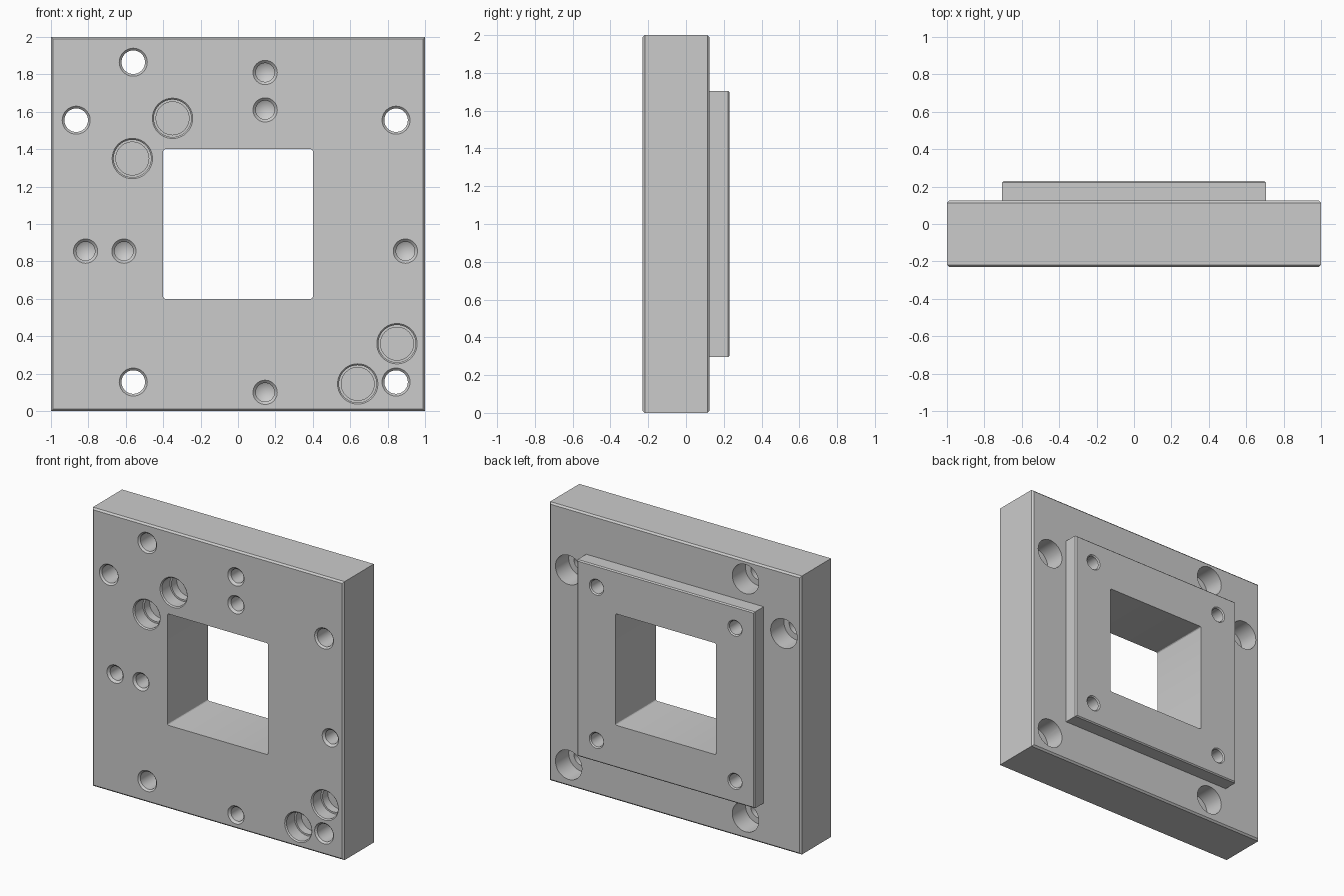
import bpy, bmesh
from math import cos, sin, pi, radians

if "Cube" in bpy.data.objects:
    bpy.data.objects.remove(bpy.data.objects["Cube"])

FRONT, STEP, BACK = -0.23, 0.125, 0.23   # y of front face, plate back, boss back


def to_object(name, bm):
    bmesh.ops.recalc_face_normals(bm, faces=bm.faces[:])
    mesh = bpy.data.meshes.new(name)
    bm.to_mesh(mesh)
    bm.free()
    obj = bpy.data.objects.new(name, mesh)
    bpy.context.collection.objects.link(obj)
    return obj


def block(name, half, y0, y1, bevel, faces_y=(), along_y=False):
    """Square block centred on z = 1; bevels the rims at faces_y or the edges along y."""
    bm = bmesh.new()
    bmesh.ops.create_cube(bm, size=2)
    for v in bm.verts:
        v.co = (v.co.x * half, y1 if v.co.y > 0 else y0, 1 + v.co.z * half)
    edges = []
    for e in bm.edges:
        a, b = (v.co.y for v in e.verts)
        if along_y and abs(a - b) > 0.01:
            edges.append(e)
        elif abs(a - b) < 1e-5 and any(abs(a - y) < 1e-5 for y in faces_y):
            edges.append(e)
    bmesh.ops.bevel(bm, geom=edges, offset=bevel, segments=3 if along_y else 1,
                    profile=0.5, affect='EDGES')
    return to_object(name, bm)


def drill(bm, x, z, face_y, direction, profile, n=40):
    """Revolve (radius, depth) points around the hole axis into a closed cutter."""
    rings = []
    for r, d in profile:
        y = face_y + direction * d
        if r == 0:
            rings.append([bm.verts.new((x, y, z))] * n)
        else:
            rings.append([bm.verts.new((x + r * cos(2 * pi * i / n), y,
                                        z + r * sin(2 * pi * i / n))) for i in range(n)])
    for a, b in zip(rings, rings[1:]):
        for i in range(n):
            j = (i + 1) % n
            quad = [a[i], a[j], b[j], b[i]]
            bm.faces.new(list(dict.fromkeys(quad)))
    for ring in (rings[0], rings[-1]):
        if ring[0] is not ring[1]:
            bm.faces.new(ring)


def boolean(target, tool, operation):
    mod = target.modifiers.new(operation.title(), 'BOOLEAN')
    mod.operation, mod.object, mod.solver = operation, tool, 'EXACT'
    bpy.context.view_layer.objects.active = target
    bpy.ops.object.modifier_apply(modifier=mod.name)
    bpy.data.objects.remove(tool)


# plate with raised square boss on the back
plate = block("adapter_plate", 1.0, FRONT, STEP, 0.012, (FRONT, STEP))
boss = block("boss", 0.705, 0.0, BACK, 0.008, (BACK,))
boolean(plate, boss, 'UNION')

# square window through everything
window = block("window_cutter", 0.4, -0.5, 0.5, 0.012, along_y=True)
boolean(plate, window, 'DIFFERENCE')

holes = bmesh.new()

# screw holes: through bore, chamfered in front, counterbored from the back
depth = STEP - FRONT
screw = [(0.087, -0.012), (0.063, 0.012), (0.063, depth - 0.15),
         (0.105, depth - 0.15), (0.105, depth + 0.05)]
for x, z in [(-0.56, 1.865), (-0.865, 1.555), (0.845, 1.555),
             (-0.56, 0.155), (0.845, 0.155)]:
    drill(holes, x, z, FRONT, 1, screw)

# large stepped blind holes in the front
dowel = [(0.116, -0.008), (0.1, 0.008), (0.1, 0.1), (0.088, 0.1), (0.088, 0.16)]
for x, z in [(-0.35, 1.565), (-0.565, 1.35), (0.85, 0.36), (0.64, 0.145)]:
    drill(holes, x, z, FRONT, 1, dowel)

# small tapped blind holes with conical ends, front and boss
tapped = [(0.08, -0.015), (0.05, 0.015), (0.05, 0.18), (0, 0.21)]
for x, z in [(0.145, 1.81), (0.145, 1.61), (-0.815, 0.855),
             (-0.61, 0.855), (0.895, 0.855), (0.145, 0.1)]:
    drill(holes, x, z, FRONT, 1, tapped)
boss_tapped = [(0.065, -0.008), (0.049, 0.008), (0.049, 0.18), (0, 0.21)]
for x in (-0.55, 0.55):
    for z in (0.45, 1.55):
        drill(holes, x, z, BACK, -1, boss_tapped)

boolean(plate, to_object("hole_cutters", holes), 'DIFFERENCE')

bpy.ops.object.select_all(action='DESELECT')
plate.select_set(True)
bpy.context.view_layer.objects.active = plate
bpy.ops.object.shade_smooth_by_angle(angle=radians(25))
